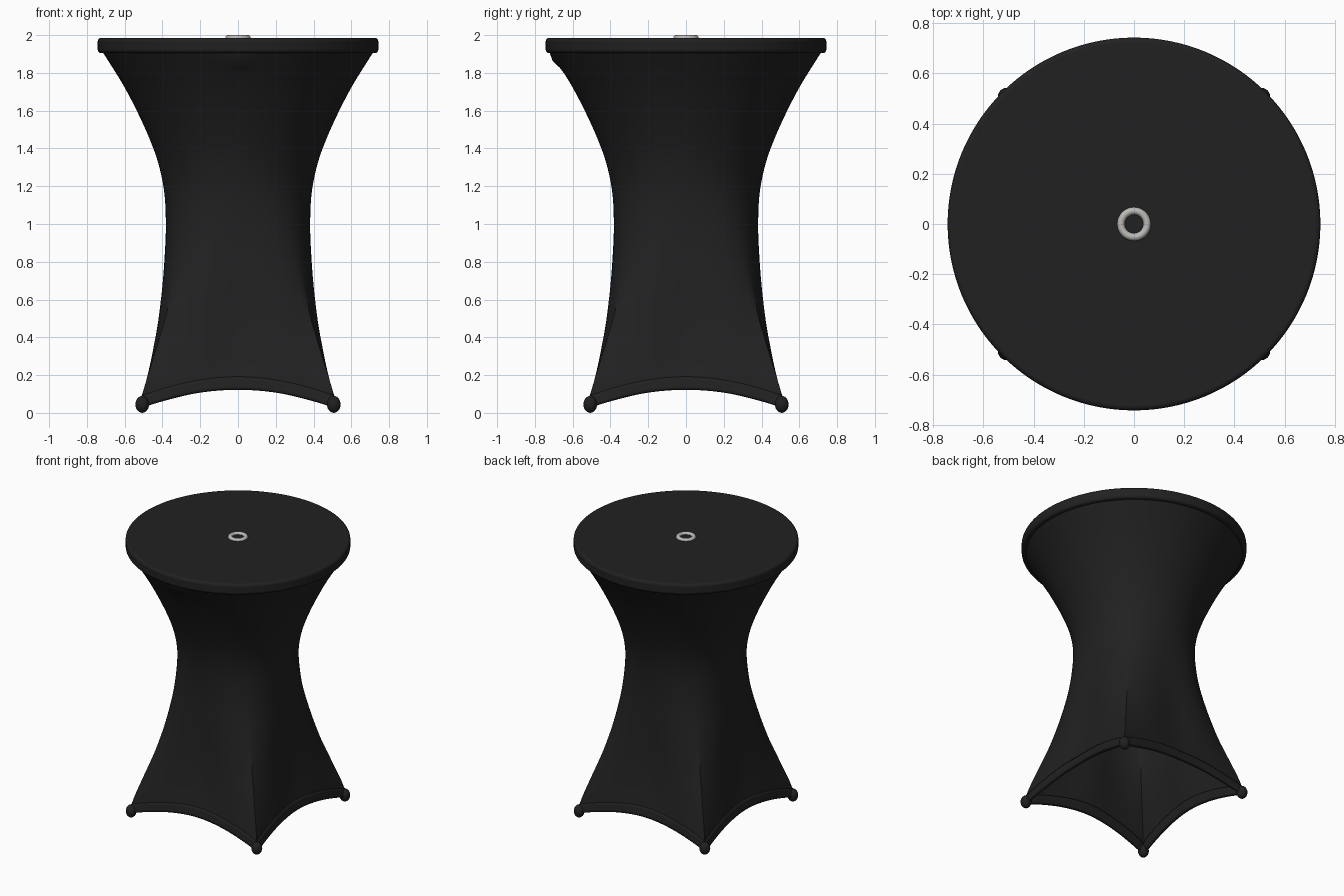
import bpy, bmesh, math
from mathutils import Vector

cube = bpy.data.objects.get("Cube")
if cube:
    bpy.data.objects.remove(cube, do_unlink=True)


def material(name, rgb):
    mat = bpy.data.materials.new(name)
    mat.use_nodes = True
    mat.diffuse_color = (*rgb, 1)
    mat.node_tree.nodes["Principled BSDF"].inputs["Base Color"].default_value = (*rgb, 1)
    return mat


black = material("black fabric", (0.015, 0.015, 0.015))
steel = material("grey metal", (0.5, 0.49, 0.47))

# Height, radius at the middle of a side, radius at a corner
PROFILE = [(0.0, 0.51, 0.745), (0.15, 0.475, 0.695), (0.3, 0.44, 0.63),
           (0.5, 0.41, 0.545), (0.8, 0.39, 0.45), (1.0, 0.382, 0.412),
           (1.2, 0.395, 0.405), (1.4, 0.448, 0.452), (1.69, 0.582, 0.585),
           (1.94, 0.735, 0.735)]
SEGMENTS = 128


def section(z):
    """Side and corner radius at a height, as a smooth curve."""
    z = min(max(z, 0), PROFILE[-1][0])
    i = next(i for i in range(len(PROFILE) - 1) if z <= PROFILE[i + 1][0])
    p = [Vector(PROFILE[min(max(j, 0), len(PROFILE) - 1)]) for j in range(i - 1, i + 3)]
    span = p[2].x - p[1].x
    t = (z - p[1].x) / span
    m1 = (p[2] - p[0]) / (p[2].x - p[0].x) * span
    m2 = (p[3] - p[1]) / (p[3].x - p[1].x) * span
    r = (p[1] * (2*t**3 - 3*t**2 + 1) + m1 * (t**3 - 2*t**2 + t)
         + p[2] * (3*t**2 - 2*t**3) + m2 * (t**3 - t**2))
    return r.y, r.z


def side_angle(a):
    quarter = math.pi / 2
    return (a + quarter / 2) % quarter - quarter / 2


def hem_height(a):
    return 0.13 - 0.1 * math.tan(side_angle(a)) ** 2


def cloth_point(a, z, offset=0):
    side, corner = section(z)
    b = side_angle(a)
    square = (1 / math.cos(b) - 1) / (math.sqrt(2) - 1)
    blend = min(max((z - 0.1) / 0.9, 0), 1)
    s = square * (1 - blend) + math.sin(2 * b) ** 2 * blend
    r = side + (corner - side) * s + offset
    # Gathered bulge under the rim at the front
    r += 0.02 * math.exp(-((a - 1.5 * math.pi) / 0.12) ** 2 - ((z - 1.87) / 0.035) ** 2)
    return (r * math.cos(a), r * math.sin(a), z)


def finish(obj, mat, angle=40):
    obj.data.materials.append(mat)
    bpy.ops.object.select_all(action="DESELECT")
    obj.select_set(True)
    bpy.context.view_layer.objects.active = obj
    bpy.ops.object.shade_smooth_by_angle(angle=math.radians(angle))
    return obj


def loft(name, rows, height, offset, thickness):
    """Sleeve of cloth whose rows follow height(angle, fraction)."""
    bm = bmesh.new()
    rings = []
    for i in range(rows + 1):
        rings.append([])
        for j in range(SEGMENTS):
            a = 2 * math.pi * j / SEGMENTS
            rings[-1].append(bm.verts.new(cloth_point(a, height(a, i / rows), offset)))
    for low, high in zip(rings, rings[1:]):
        for j in range(SEGMENTS):
            k = (j + 1) % SEGMENTS
            bm.faces.new((low[j], low[k], high[k], high[j]))
    mesh = bpy.data.meshes.new(name)
    bm.to_mesh(mesh)
    bm.free()
    obj = bpy.data.objects.new(name, mesh)
    bpy.context.collection.objects.link(obj)
    solid = obj.modifiers.new("thickness", "SOLIDIFY")
    solid.thickness = thickness
    solid.offset = -1
    return finish(obj, black)


# Stretched skirt and the turned hem around its lower edge
loft("skirt", 48, lambda a, t: hem_height(a) + (1.94 - hem_height(a)) * t, 0, 0.008)
loft("hem", 4, lambda a, t: hem_height(a) - 0.003 + 0.065 * t, 0.005, 0.022)

# Round table top with softened rim
bpy.ops.mesh.primitive_cylinder_add(vertices=SEGMENTS, radius=0.743, depth=0.08,
                                    location=(0, 0, 1.945))
top = bpy.context.object
top.name = "table_top"
bevel = top.modifiers.new("soft_rim", "BEVEL")
bevel.width = 0.018
bevel.segments = 4
bevel.limit_method = "ANGLE"
finish(top, black)

# Metal eyelet in the middle of the top
bpy.ops.mesh.primitive_torus_add(major_radius=0.052, minor_radius=0.015,
                                 major_segments=48, minor_segments=12,
                                 location=(0, 0, 1.985))
eyelet = bpy.context.object
eyelet.name = "eyelet"
finish(eyelet, steel, 180)

# Foot pockets at the four corners
for x, x_name in ((1, "left"), (-1, "right")):
    for y, y_name in ((-1, "front"), (1, "back")):
        bpy.ops.mesh.primitive_uv_sphere_add(segments=24, ring_count=12, radius=0.036,
                                             location=(x * 0.507, y * 0.507, 0.045))
        foot = bpy.context.object
        foot.name = f"foot_pocket_{y_name}_{x_name}"
        foot.scale.z = 1.25
        finish(foot, black, 180)
